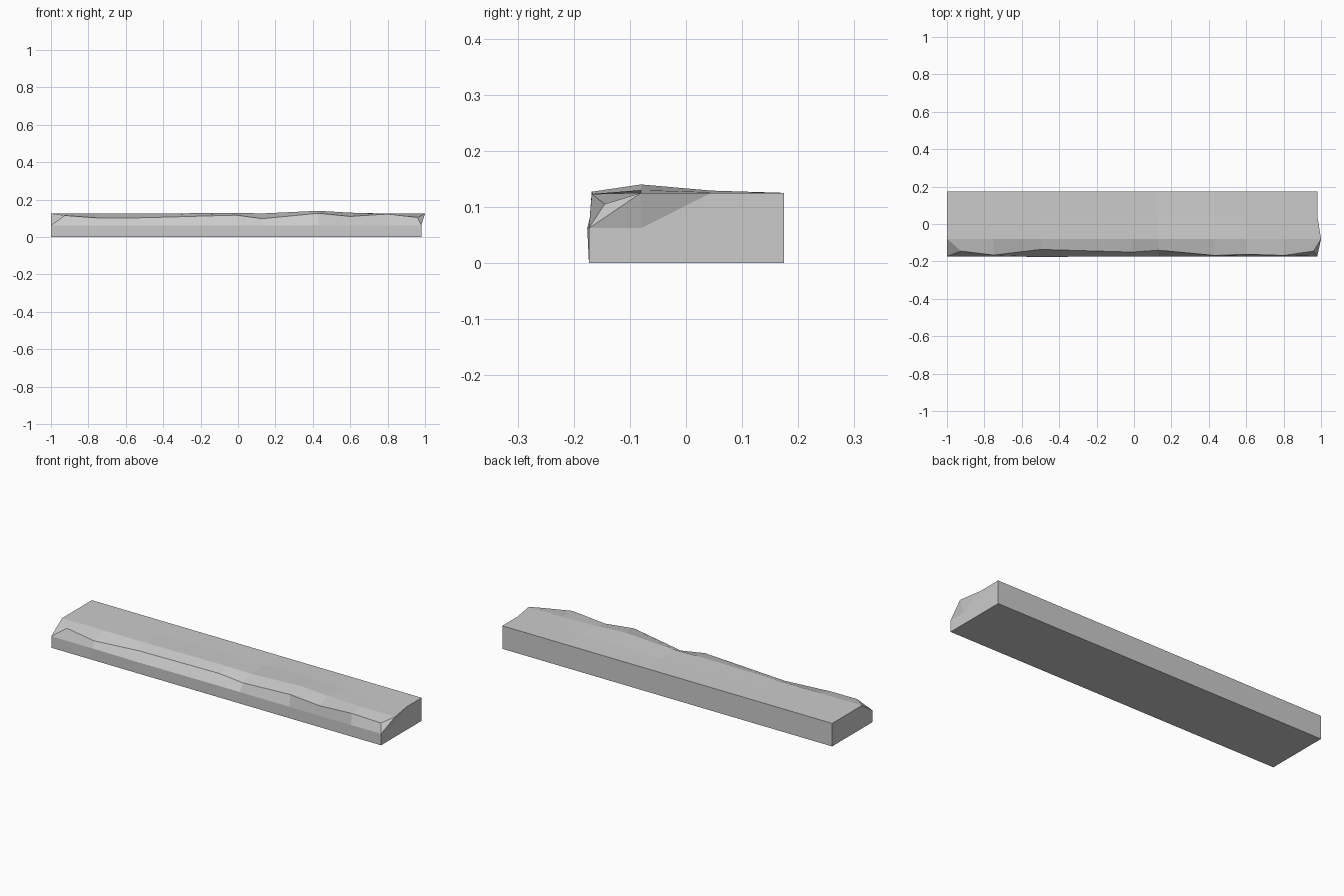
import bpy, bmesh

# Worn edge stations: x, edge y, edge z, ridge z, mid-top z, front belly y
stations = [
    (-1.00, -0.145, 0.115, 0.125, 0.125, -0.173),
    (-0.75, -0.166, 0.102, 0.125, 0.125, -0.173),
    (-0.50, -0.136, 0.103, 0.125, 0.125, -0.176),
    (-0.01, -0.150, 0.117, 0.129, 0.125, -0.173),
    (0.13, -0.140, 0.098, 0.126, 0.125, -0.173),
    (0.43, -0.168, 0.127, 0.140, 0.129, -0.173),
    (0.60, -0.162, 0.110, 0.130, 0.126, -0.173),
    (0.80, -0.168, 0.123, 0.125, 0.125, -0.173),
    (0.98, -0.145, 0.105, 0.125, 0.125, -0.173),
]
# x of the chipped corner and ridge at each end
edge_x = {-1.00: -0.925, 0.98: 0.96}
ridge_x = {0.98: 1.0}

bm = bmesh.new()
rings = []
for x, ey, ez, rz, mz, by in stations:
    pts = [(x, 0.175, 0), (x, 0.175, 0.125), (x, 0.045, mz),
           (ridge_x.get(x, x), -0.08, rz), (edge_x.get(x, x), ey, ez),
           (x, by, 0.062), (x, -0.173, 0)]
    rings.append([bm.verts.new(p) for p in pts])

# Long faces
for a, b in zip(rings, rings[1:]):
    for i in range(7):
        j = (i + 1) % 7
        bm.faces.new((a[i], a[j], b[j], b[i]))

# End faces with chipped front corners
for r in (rings[0], rings[-1]):
    bm.faces.new((r[3], r[4], r[5]))
    c = bm.verts.new((r[0].co.x, -0.08, 0.062))
    loop = [r[k] for k in (0, 1, 2, 3, 5, 6)]
    for i in range(6):
        bm.faces.new((c, loop[i], loop[(i + 1) % 6]))

bmesh.ops.recalc_face_normals(bm, faces=bm.faces)
mesh = bpy.data.meshes.new("stone_step")
bm.to_mesh(mesh)
bm.free()
step = bpy.data.objects.new("stone_step", mesh)
bpy.context.collection.objects.link(step)
